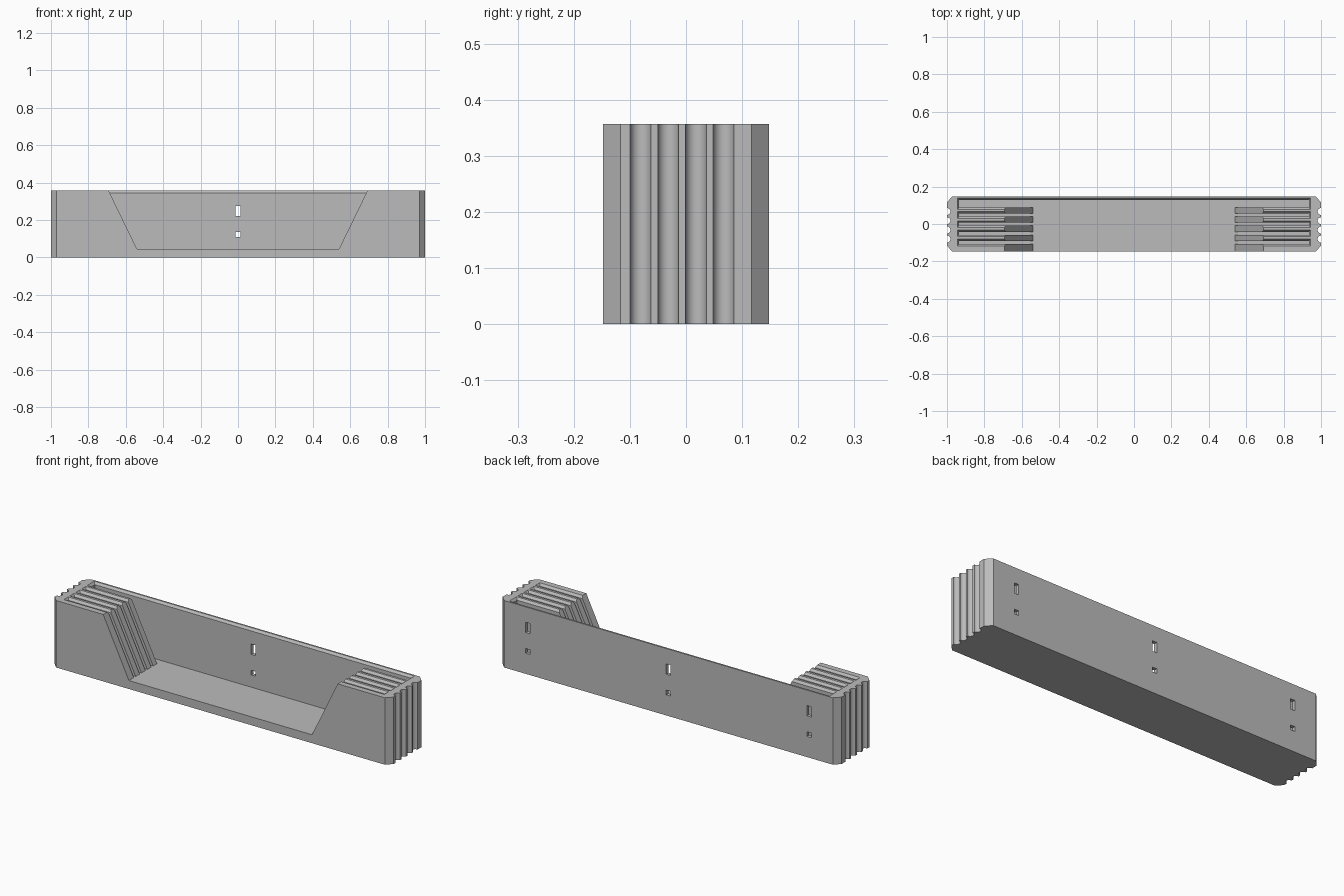
import bpy, bmesh, math

cube = bpy.data.objects.get("Cube")
if cube:
    bpy.data.objects.remove(cube, do_unlink=True)

HEIGHT, FLOOR, HALF_DEPTH = 0.357, 0.045, 0.148
SLOT_END, BEVEL_START, FLARE = 0.935, 0.345, 0.01

grey = bpy.data.materials.new("plain grey")
grey.use_nodes = True
grey.diffuse_color = (0.5, 0.5, 0.5, 1)
grey.node_tree.nodes["Principled BSDF"].inputs["Base Color"].default_value = (0.5, 0.5, 0.5, 1)


def loft(name, rings):
    """Closed solid through a stack of matching point rings."""
    bm = bmesh.new()
    loops = [[bm.verts.new(p) for p in ring] for ring in rings]
    n = len(loops[0])
    for a, b in zip(loops, loops[1:]):
        for i in range(n):
            j = (i + 1) % n
            bm.faces.new((a[i], a[j], b[j], b[i]))
    bm.faces.new(loops[0][::-1])
    bm.faces.new(loops[-1])
    bmesh.ops.recalc_face_normals(bm, faces=bm.faces)
    mesh = bpy.data.meshes.new(name)
    bm.to_mesh(mesh)
    bm.free()
    mesh.materials.append(grey)
    obj = bpy.data.objects.new(name, mesh)
    bpy.context.collection.objects.link(obj)
    return obj


def rect(x0, x1, y0, y1, z):
    return [(x0, y0, z), (x1, y0, z), (x1, y1, z), (x0, y1, z)]


def cut(target, cutter):
    cutter.hide_render = True
    mod = target.modifiers.new("cut", "BOOLEAN")
    mod.operation, mod.solver, mod.object = "DIFFERENCE", "EXACT", cutter
    bpy.context.view_layer.objects.active = target
    bpy.ops.object.modifier_apply(modifier=mod.name)
    bpy.data.objects.remove(cutter, do_unlink=True)


# Body outline: chamfered corners and four round grooves at each end
side = [(0.97, -HALF_DEPTH), (1, -0.117)]
for i in range(4):
    centre = -0.081 + i * 0.0493
    for k in range(13):
        t = math.pi * k / 12
        side.append((1 - 0.0185 * math.sin(t), centre - 0.0185 * math.cos(t)))
side += [(1, 0.117), (0.97, HALF_DEPTH)]
outline = side + [(-x, y) for x, y in reversed(side)]
rack = loft("slotted_rack", [[(x, y, z) for x, y in outline] for z in (0, HEIGHT)])

# Long slots with flared mouths: a wide one at the back and four narrow ones
slots = [(0.088, 0.129)] + [(c - 0.008, c + 0.008) for c in (0.048, -0.001, -0.05, -0.099)]
top = HEIGHT + 0.012
for y0, y1 in slots:
    rings = []
    for z, f in ((FLOOR, 0), (BEVEL_START, 0), (top, 2 * FLARE)):
        rings.append(rect(-SLOT_END - f, SLOT_END + f, y0 - f, y1 + f, z))
    cut(rack, loft("slot_cutter", rings))

# Wide front opening with sloping sides
cut(rack, loft("opening_cutter", [
    rect(-0.54, 0.54, -0.3, 0.11, FLOOR),
    rect(-0.713, 0.713, -0.3, 0.11, 0.4)]))

# Mounting holes through the back wall
for x in (-0.83, 0, 0.83):
    for z0, z1 in ((0.22, 0.275), (0.11, 0.135)):
        cut(rack, loft("hole_cutter", [rect(x - 0.013, x + 0.013, 0.115, 0.2, z)
                                       for z in (z0, z1)]))

# Smooth grooves, sharp edges elsewhere
bpy.ops.object.select_all(action="DESELECT")
rack.select_set(True)
bpy.context.view_layer.objects.active = rack
bpy.ops.object.shade_smooth_by_angle(angle=math.radians(30))
